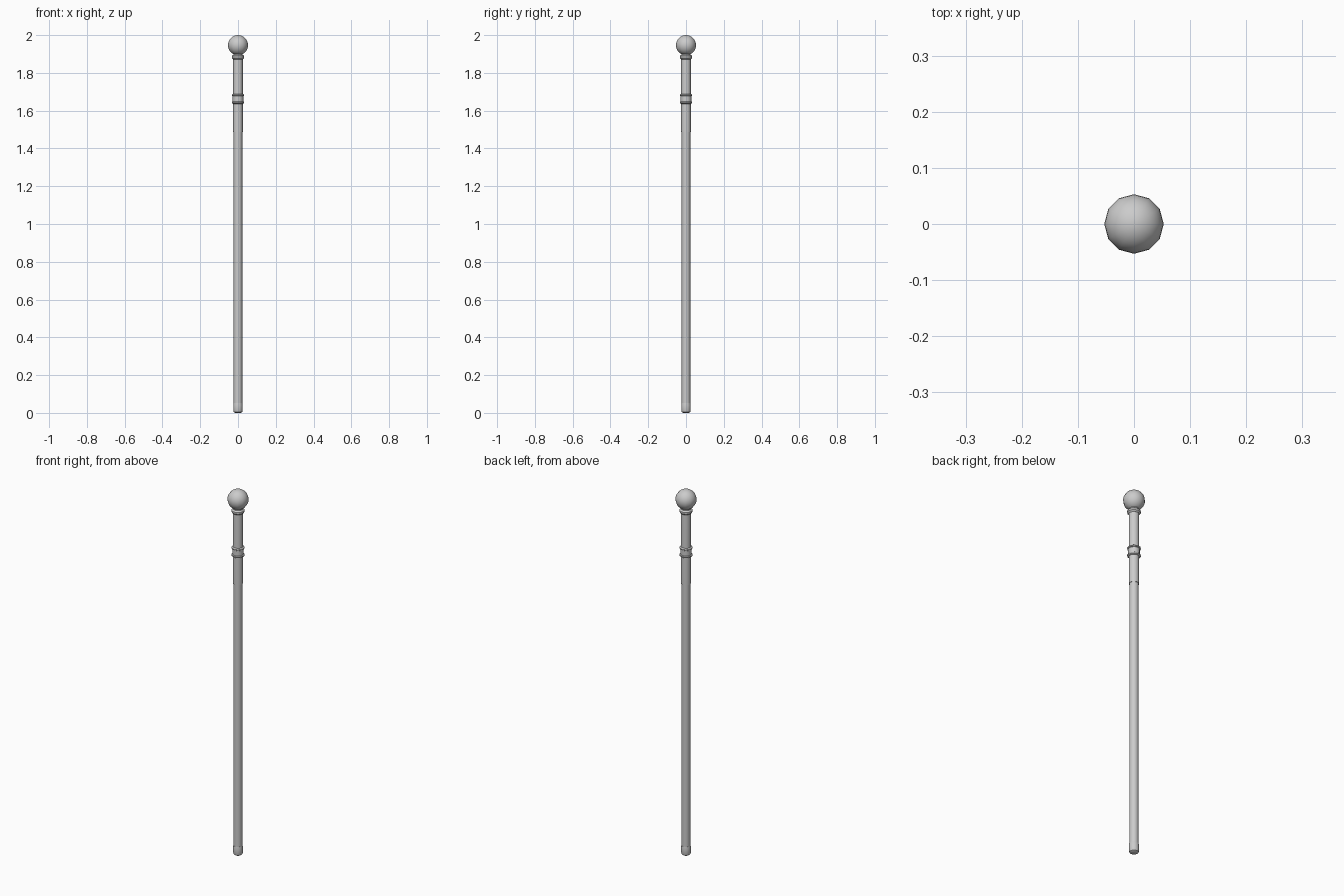
import bpy
from math import sin, cos, pi

if "Cube" in bpy.data.objects:
    bpy.data.objects.remove(bpy.data.objects["Cube"])

SIDES = 12


def lathe(name, profile):
    """Spin (radius, z) points, listed bottom to top, into a capped 12-sided solid."""
    verts, faces = [], []
    for r, z in profile:
        verts += [(r * cos(2 * pi * i / SIDES), r * sin(2 * pi * i / SIDES), z)
                  for i in range(SIDES)]
    for k in range(len(profile) - 1):
        a, b = k * SIDES, (k + 1) * SIDES
        for i in range(SIDES):
            j = (i + 1) % SIDES
            faces.append((a + i, a + j, b + j, b + i))
    faces.append(tuple(reversed(range(SIDES))))
    top = (len(profile) - 1) * SIDES
    faces.append(tuple(range(top, top + SIDES)))
    return finish(name, verts, faces)


def finish(name, verts, faces):
    mesh = bpy.data.meshes.new(name)
    mesh.from_pydata(verts, [], faces)
    obj = bpy.data.objects.new(name, mesh)
    bpy.context.collection.objects.link(obj)
    smooth(obj)
    return obj


def smooth(obj):
    bpy.ops.object.select_all(action='DESELECT')
    obj.select_set(True)
    bpy.context.view_layer.objects.active = obj
    bpy.ops.object.shade_smooth_by_angle(angle=pi / 5)


def ring(name, z, radius, half):
    """Rounded collar ring around the handle."""
    return lathe(name, [(radius - 0.007, z - half), (radius, z - half * 0.4),
                        (radius, z + half * 0.4), (radius - 0.007, z + half)])


# Rounded foot cap
lathe("foot_cap", [(0.016, 0.0), (0.022, 0.004), (0.025, 0.013), (0.025, 0.04), (0.023, 0.052)])

# Long shaft
lathe("shaft", [(0.0225, 0.04), (0.0225, 1.50)])

# Handle sleeve, with narrowed neck under the knob
lathe("handle_sleeve", [(0.0255, 1.487), (0.0255, 1.875), (0.024, 1.905)])

# Paired rings with a band between them
lathe("handle_band", [(0.0285, 1.645), (0.0285, 1.68)])
ring("lower_ring", 1.643, 0.033, 0.007)
ring("upper_ring", 1.682, 0.033, 0.007)

# Collar below the knob
ring("knob_collar", 1.884, 0.033, 0.012)

# Ball knob
bpy.ops.mesh.primitive_uv_sphere_add(segments=SIDES, ring_count=16, radius=0.053,
                                     location=(0, 0, 1.947))
knob = bpy.context.object
knob.name = "ball_knob"
smooth(knob)
